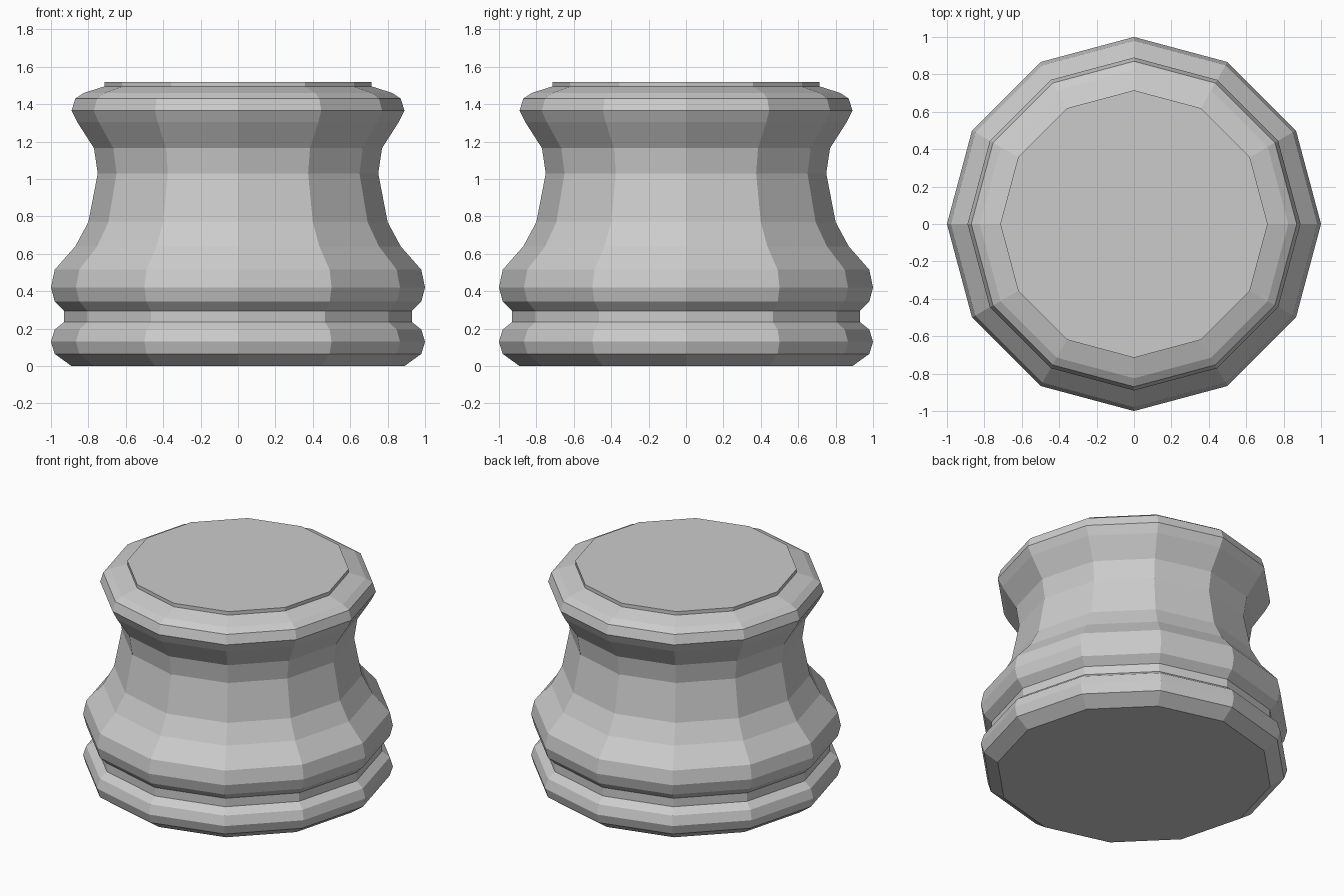
import bpy, bmesh, math

if "Cube" in bpy.data.objects:
    bpy.data.objects.remove(bpy.data.objects["Cube"])

SIDES = 12

# Single grey material
grey = bpy.data.materials.new("plain grey")
grey.diffuse_color = (0.6, 0.6, 0.6, 1)
grey.use_nodes = True
grey.node_tree.nodes["Principled BSDF"].inputs["Base Color"].default_value = grey.diffuse_color

# Turned profile: radius, height from the foot to the raised top disc
profile = [
    (0.89, 0.0), (0.98, 0.065), (1.0, 0.13), (0.98, 0.195),    # lower ring
    (0.93, 0.235), (0.93, 0.295),                              # groove
    (0.98, 0.345), (1.0, 0.42), (0.98, 0.515),                 # upper ring
    (0.87, 0.64), (0.80, 0.77), (0.75, 1.03), (0.77, 1.165),   # waist
    (0.86, 1.305), (0.89, 1.365), (0.87, 1.43), (0.825, 1.46), # rim
    (0.715, 1.495), (0.715, 1.52),                             # top disc
]


def lathe(name, points, sides):
    bm = bmesh.new()
    rings = []
    for r, z in points:
        rings.append([bm.verts.new((r * math.cos(math.tau * i / sides),
                                    r * math.sin(math.tau * i / sides), z))
                      for i in range(sides)])
    for low, high in zip(rings, rings[1:]):
        for i in range(sides):
            j = (i + 1) % sides
            bm.faces.new((low[i], low[j], high[j], high[i]))
    bm.faces.new(rings[0][::-1])
    bm.faces.new(rings[-1])
    mesh = bpy.data.meshes.new(name)
    bm.to_mesh(mesh)
    bm.free()
    mesh.materials.append(grey)
    obj = bpy.data.objects.new(name, mesh)
    bpy.context.collection.objects.link(obj)
    return obj


lathe("turned_pedestal", profile, SIDES)
